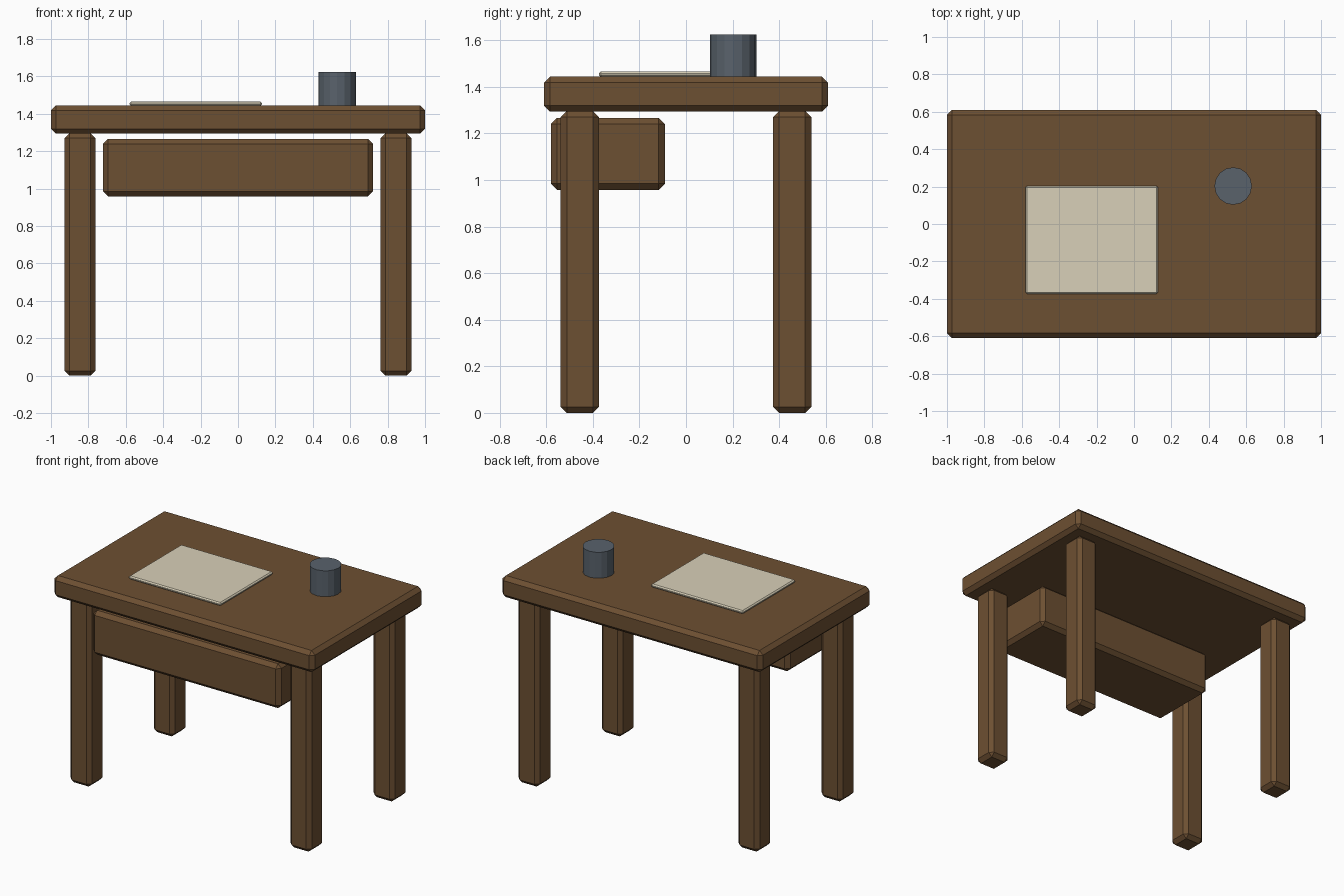
import bpy

if "Cube" in bpy.data.objects:
    bpy.data.objects.remove(bpy.data.objects["Cube"])


def material(name, rgb):
    m = bpy.data.materials.new(name)
    m.diffuse_color = (*rgb, 1)
    m.use_nodes = True
    m.node_tree.nodes["Principled BSDF"].inputs["Base Color"].default_value = m.diffuse_color
    return m


wood = material("brown wood", (0.152, 0.079, 0.032))
cream = material("cream paper", (0.69, 0.63, 0.48))
slate = material("slate grey", (0.100, 0.122, 0.148))


def block(name, lo, hi, bevel, mat):
    """Box between two corners with chamfered edges."""
    bpy.ops.mesh.primitive_cube_add(size=1, location=[(a + b) / 2 for a, b in zip(lo, hi)])
    ob = bpy.context.object
    ob.name = name
    ob.scale = [b - a for a, b in zip(lo, hi)]
    bpy.ops.object.transform_apply(location=False, rotation=False, scale=True)
    mod = ob.modifiers.new("chamfer", 'BEVEL')
    mod.width = bevel
    mod.segments = 1
    ob.data.materials.append(mat)
    return ob


# Table top
block("table_top", (-1, -0.61, 1.294), (1, 0.61, 1.444), 0.026, wood)

# Four legs
for sx, side in ((-1, "left"), (1, "right")):
    for sy, end in ((-1, "front"), (1, "back")):
        x, y, h = sx * 0.845, sy * 0.456, 0.082
        block(f"{end}_{side}_leg", (x - h, y - h, 0), (x + h, y + h, 1.296), 0.026, wood)

# Drawer hanging under the front edge
block("drawer", (-0.721, -0.58, 0.958), (0.721, -0.091, 1.266), 0.026, wood)

# Sheet of paper
block("paper", (-0.58, -0.374, 1.443), (0.128, 0.204, 1.466), 0.008, cream)

# Cup
bpy.ops.mesh.primitive_cylinder_add(vertices=16, radius=0.1, depth=0.18,
                                    location=(0.53, 0.203, 1.534))
cup = bpy.context.object
cup.name = "cup"
cup.data.materials.append(slate)
